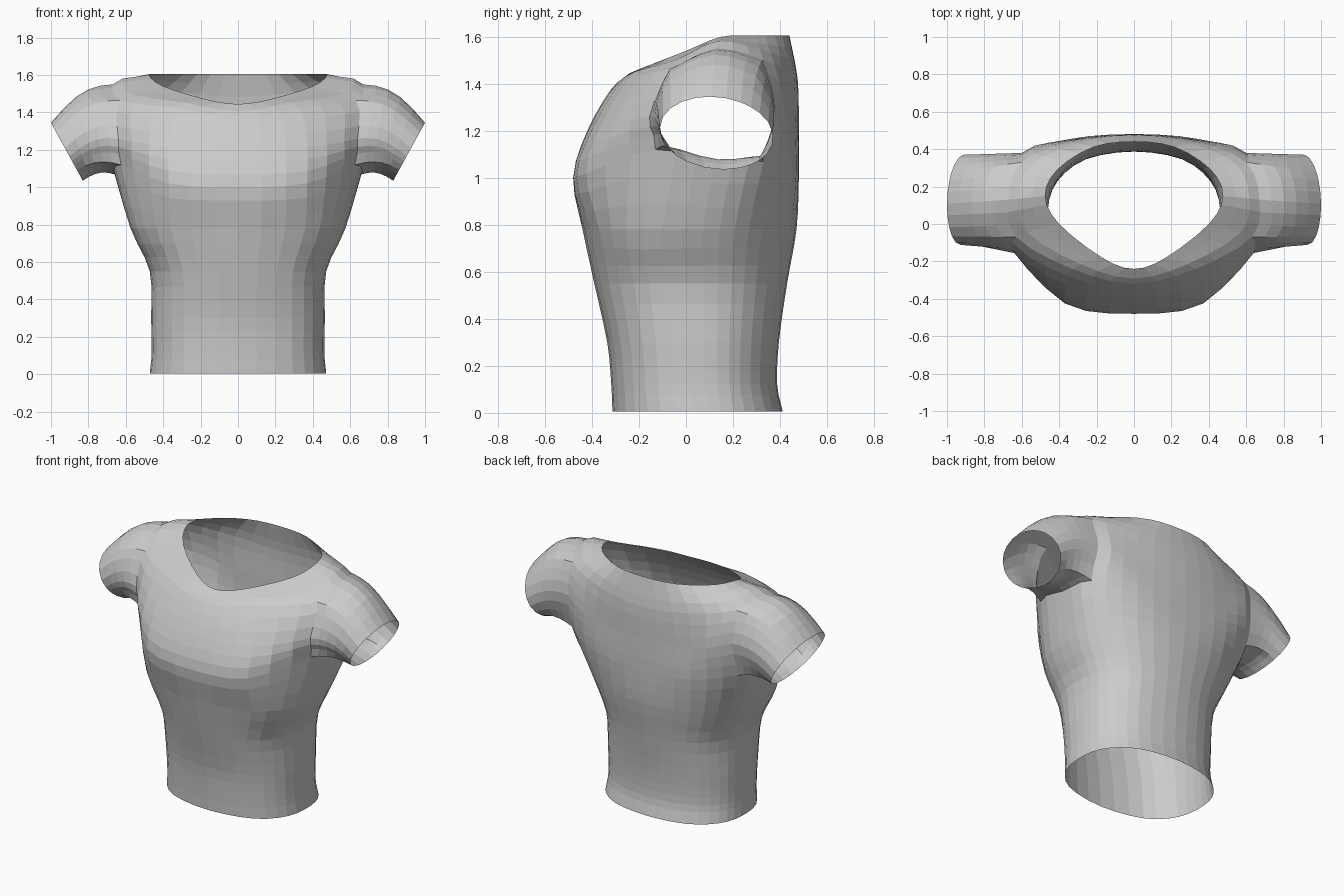
import bpy, bmesh
from math import sin, cos, radians, pi, atan2
from mathutils import Vector as V

if "Cube" in bpy.data.objects:
    bpy.data.objects.remove(bpy.data.objects["Cube"])

SUB = 3                      # facets between control points
ANG = [-90, -55, -22, 5, 30, 60, 90]   # columns: front centre -> side -> back centre


def spow(v, e):
    return abs(v) ** e * (1 if v >= 0 else -1)


def body_ring(z, a, yf, yb, n=2.35):
    yc, b = (yf + yb) / 2, (yb - yf) / 2
    return [V((a * abs(cos(radians(t))) ** (2 / n) if abs(t) < 90 else 0,
               yc + b * spow(sin(radians(t)), 2 / n), z)) for t in ANG]


def spline(pts, mirror_ends):
    """Catmull-Rom through pts; mirrored end tangents across x = 0 if asked."""
    flip = lambda p: V((-p.x, p.y, p.z))
    first = flip(pts[1]) if mirror_ends else 2 * pts[0] - pts[1]
    last = flip(pts[-2]) if mirror_ends else 2 * pts[-1] - pts[-2]
    q = [first] + pts + [last]
    out = []
    for i in range(1, len(q) - 2):
        a, b, c, d = q[i - 1:i + 3]
        for s in range(SUB):
            t = s / SUB
            out.append(0.5 * (2 * b + (c - a) * t + (2 * a - 5 * b + 4 * c - d) * t ** 2
                              + (3 * b - a - 3 * c + d) * t ** 3))
    return out + [pts[-1].copy()]


# Control rings: waist and ribs, then armpit, chest, shoulder and neckline
rings = [body_ring(*r) for r in [
    (0.005, .472, -.313, .412), (.12, .462, -.318, .388), (.3, .465, -.335, .395),
    (.55, .472, -.39, .43), (.78, .575, -.44, .47)]]
rings += [[V(p) for p in row] for row in [
    [(0, -.48, 1.0), (.37, -.425, 1.02), (.625, -.13, 1.12), (.66, .12, 1.07),
     (.61, .33, 1.07), (.35, .45, 1.02), (0, .48, 1.0)],
    [(0, -.42, 1.2), (.37, -.365, 1.215), (.64, -.155, 1.26), (.72, .12, 1.3),
     (.60, .38, 1.3), (.35, .45, 1.22), (0, .48, 1.22)],
    [(0, -.32, 1.375), (.33, -.24, 1.425), (.63, -.07, 1.465), (.67, .13, 1.55),
     (.60, .33, 1.50), (.33, .44, 1.45), (0, .475, 1.42)],
    [(0, -.24, 1.445), (.17, -.18, 1.47), (.40, .0, 1.54), (.475, .15, 1.60),
     (.41, .29, 1.605), (.22, .41, 1.605), (0, .44, 1.605)]]]

# Refine the control rings into a grid
cols = [spline([r[j] for r in rings], False) for j in range(len(ANG))]
grid = [spline([c[i] for c in cols], True) for i in range(len(cols[0]))]
R0, R1, C0, C1 = 5 * SUB, 7 * SUB, 2 * SUB, 4 * SUB     # armhole block

bm = bmesh.new()
gv = [[bm.verts.new(p) for p in row] for row in grid]

# Torso faces, leaving the armhole open
for i in range(len(gv) - 1):
    for j in range(len(gv[0]) - 1):
        if not (R0 <= i < R1 and C0 <= j < C1):
            bm.faces.new((gv[i][j], gv[i][j + 1], gv[i + 1][j + 1], gv[i + 1][j]))

# Sleeve: lofted from the armhole edge to a tilted oval cuff
loop = ([gv[R0][j] for j in range(C0, C1)] + [gv[i][C1] for i in range(R0, R1)]
        + [gv[R1][j] for j in range(C1, C0, -1)] + [gv[i][C0] for i in range(R1, R0, -1)])
centre, up, side = V((.915, .13, 1.19)), V((.085, -.03, .155)), V((0, .24, 0))
start = [v.co.copy() for v in loop]
cuff = []
for p in start:
    a = atan2((p.z - 1.3) / .24, (p.y - .12) / .26)
    cuff.append(centre + side * cos(a) + up * sin(a))
STEPS = 5
prev = loop
for s in range(1, STEPS + 1):
    t = s / STEPS
    ring = [bm.verts.new(p.lerp(q, t) + V((0, 0, (.04 + .07 * (p.z - 1.3)) * sin(pi * t))))
            for p, q in zip(start, cuff)]
    for k in range(len(ring)):
        m = (k + 1) % len(ring)
        bm.faces.new((prev[k], prev[m], ring[m], ring[k]))
    prev = ring

bmesh.ops.delete(bm, geom=[v for v in bm.verts if not v.link_faces], context='VERTS')
mesh = bpy.data.meshes.new("shirt")
bm.to_mesh(mesh)
bm.free()
shirt = bpy.data.objects.new("shirt", mesh)
bpy.context.collection.objects.link(shirt)

# Left half
mod = shirt.modifiers.new("mirror", 'MIRROR')
mod.use_clip = True
mod.merge_threshold = .002
